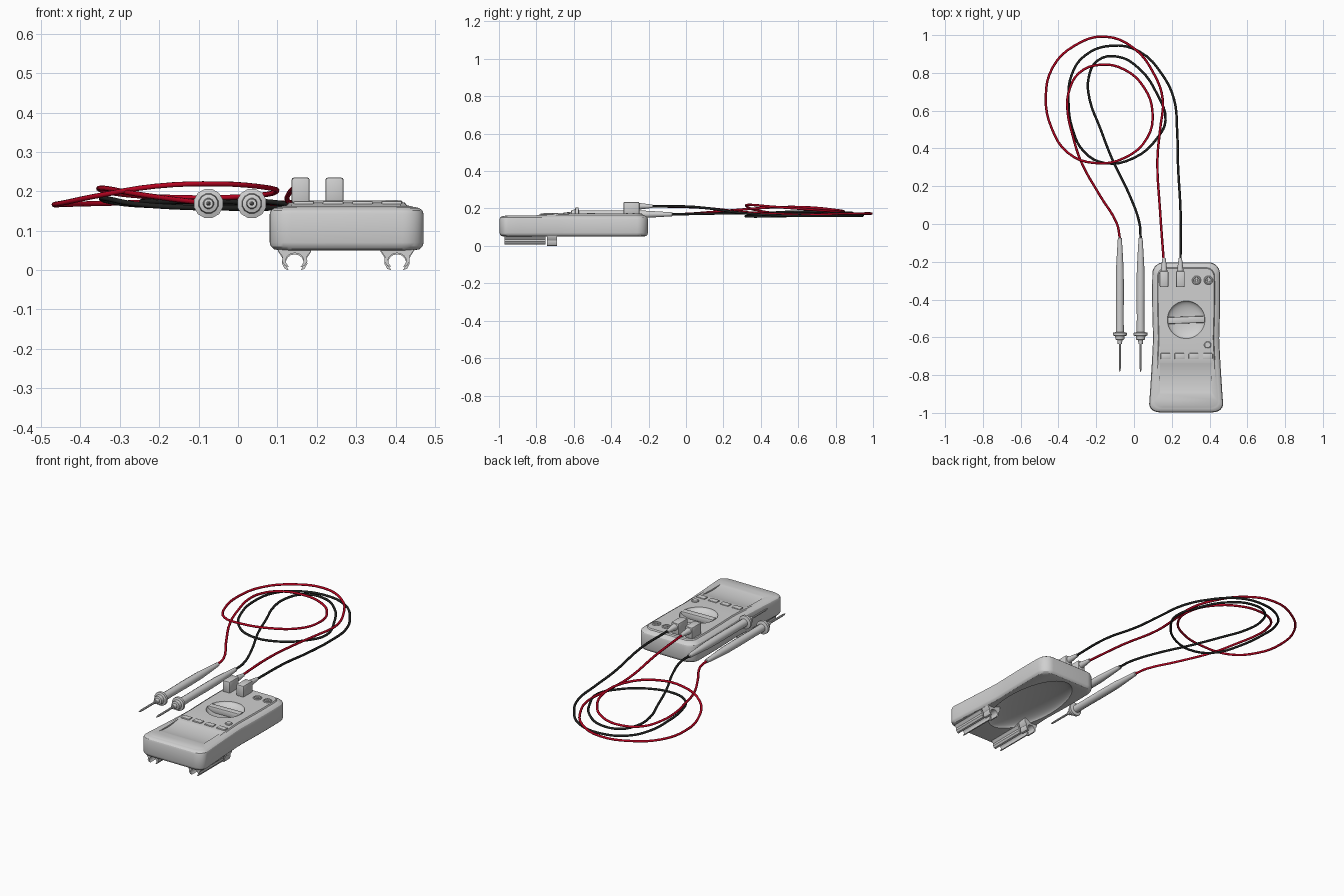
import bpy, bmesh, math
from mathutils import Vector, Matrix

if "Cube" in bpy.data.objects:
    bpy.data.objects.remove(bpy.data.objects["Cube"])


def mat(name, c):
    m = bpy.data.materials.new(name)
    m.diffuse_color = (*c, 1)
    m.use_nodes = True
    m.node_tree.nodes["Principled BSDF"].inputs["Base Color"].default_value = m.diffuse_color
    return m


GREY = mat("light_grey", (0.63, 0.63, 0.63))
RED = mat("red", (0.47, 0.001, 0.015))
BLACK = mat("black", (0.014, 0.015, 0.014))
CX = 0.276


def finish(o, m=GREY, angle=35):
    o.data.materials.clear()
    o.data.materials.append(m)
    bpy.ops.object.select_all(action='DESELECT')
    o.select_set(True)
    bpy.context.view_layer.objects.active = o
    bpy.ops.object.shade_smooth_by_angle(angle=math.radians(angle))
    return o


def obj(name, bm):
    bmesh.ops.recalc_face_normals(bm, faces=bm.faces)
    me = bpy.data.meshes.new(name)
    bm.to_mesh(me)
    bm.free()
    o = bpy.data.objects.new(name, me)
    bpy.context.collection.objects.link(o)
    return o


def loft(name, rings, strip_cap=False):
    bm = bmesh.new()
    vs = [[bm.verts.new(p) for p in r] for r in rings]
    n = len(vs[0])
    for a, b in zip(vs, vs[1:]):
        for i in range(n):
            bm.faces.new((a[i], a[(i + 1) % n], b[(i + 1) % n], b[i]))
    bm.faces.new(vs[0][::-1])
    t = vs[-1]
    if strip_cap:
        for i in range(n // 2 - 1):
            bm.faces.new((t[i], t[i + 1], t[n - 2 - i], t[n - 1 - i]))
    else:
        bm.faces.new(t)
    return obj(name, bm)


def lathe(name, prof, loc, along_y=False, n=16):
    """Revolve (radius, height) pairs about z, or about y."""
    rings = []
    for r, h in prof:
        ring = []
        for i in range(n):
            a = 2 * math.pi * (i + 0.5) / n
            c, s = max(r, 0.0003) * math.cos(a), max(r, 0.0003) * math.sin(a)
            ring.append(Vector(loc) + Vector((c, h, s) if along_y else (c, s, h)))
        rings.append(ring)
    return finish(loft(name, rings))


def box(name, loc, size, bevel, rot=0, seg=2):
    bm = bmesh.new()
    bmesh.ops.create_cube(bm, size=1)
    bmesh.ops.scale(bm, vec=size, verts=bm.verts)
    bmesh.ops.bevel(bm, geom=bm.edges[:], offset=bevel, segments=seg, affect='EDGES', profile=0.5)
    bmesh.ops.transform(bm, matrix=Matrix.Translation(loc) @ Matrix.Rotation(rot, 4, 'Z'), verts=bm.verts)
    return finish(obj(name, bm))


# meter body: waisted rounded outline lofted through inset layers
def outline(inset, z, rise=0):
    top, bot = -0.203 - inset, -0.997 + inset

    def half(y):
        t = (y + 0.6) / 0.4
        w = 0.175 + (0.024 * (-t) ** 1.2 if t < 0 else 0.005 * math.sin(math.pi * min(t, 1) * 0.85))
        return w - inset
    r = max(0.058 - inset * 0.5, 0.02)
    side = []
    for i in range(9):
        a = math.pi / 2 * i / 8
        y = bot + r * (1 - math.cos(a)) * 0.8
        side.append((half(y) - r * (1 - math.sin(a)), y))
    y0, y1 = bot + r * 0.8, top - r
    for i in range(1, 12):
        y = y0 + (y1 - y0) * i / 12
        side.append((half(y), y))
    for i in range(9):
        a = math.pi / 2 * i / 8
        y = top - r * (1 - math.sin(a))
        side.append((half(y) - r * (1 - math.cos(a)), y))

    def zz(y):  # the panel rises from the screen towards the dial
        return z + rise * min(max((y + 0.80) / 0.15, 0), 1)
    return [(CX + x, y, zz(y)) for x, y in side] + [(CX - x, y, zz(y)) for x, y in side[::-1]]


body = loft("meter_body", [outline(*a) for a in (
    (0.024, 0.05), (0.010, 0.053), (0.003, 0.06), (0, 0.07), (0, 0.142), (0.003, 0.151),
    (0.010, 0.157), (0.020, 0.160, 0.003), (0.028, 0.161, 0.004), (0.032, 0.163, 0.009))], True)


def cut(target, cutter):
    md = target.modifiers.new("cut", 'BOOLEAN')
    md.operation, md.solver, md.object = 'DIFFERENCE', 'EXACT', cutter
    dg = bpy.context.evaluated_depsgraph_get()
    me = bpy.data.meshes.new_from_object(target.evaluated_get(dg))
    target.modifiers.clear()
    target.data = me
    bpy.data.objects.remove(cutter)


def ellipsoid(loc, radii):
    bm = bmesh.new()
    bmesh.ops.create_uvsphere(bm, u_segments=48, v_segments=32, radius=1)
    bmesh.ops.transform(bm, matrix=Matrix.Translation(loc) @ Matrix.Diagonal((*radii, 1)), verts=bm.verts)
    return obj("cutter", bm)


# dial dish, hollow underside, shallow screen trough
cut(body, ellipsoid((CX, -0.507, 0.175), (0.1, 0.1, 0.035)))
cut(body, ellipsoid((CX, -0.54, 0.045), (0.145, 0.31, 0.04)))
R = 0.355
trough = [[(x, -0.825 + R * math.cos(a * math.pi / 64), 0.155 + R + R * math.sin(a * math.pi / 64))
           for a in range(128)] for x in (0.137, 0.411)]
cut(body, loft("cutter", trough))
finish(body, angle=30)

# dial bar
box("dial_bar", (CX + 0.001, -0.508, 0.16), (0.196, 0.036, 0.034), 0.005, math.radians(2))
# buttons
for i in range(4):
    box("button", (0.167 + 0.0745 * i, -0.70, 0.168), (0.053, 0.032, 0.014), 0.004)
lathe("round_button", [(0.019, 0.165), (0.019, 0.175), (0.015, 0.178), (0, 0.178)], (0.39, -0.64, 0))
# open sockets
for x in (0.331, 0.394):
    lathe("socket", [(0.024, 0.168), (0.024, 0.174), (0.021, 0.177), (0.016, 0.177), (0.014, 0.173),
                     (0.007, 0.173), (0.006, 0.176), (0, 0.176)], (x, -0.298, 0))
# plugs with strain reliefs
for x in (0.159, 0.245):
    box("plug", (x, -0.292, 0.202), (0.046, 0.085, 0.066), 0.006)
    lathe("plug_strain_relief", [(0.0, -0.26), (0.019, -0.256), (0.016, -0.235), (0.009, -0.18), (0, -0.178)],
          (x, 0, 0.212), True)

# probes
for x in (-0.075, 0.035):
    lathe("probe_handle", [(0, -0.635), (0.012, -0.635), (0.014, -0.615), (0.024, -0.612), (0.026, -0.594),
                           (0.038, -0.590), (0.038, -0.576), (0.022, -0.572), (0.021, -0.50),
                           (0.022, -0.35), (0.021, -0.24), (0.017, -0.17), (0.011, -0.075), (0, -0.068)],
          (x, 0, 0.169), True, 12)
    lathe("probe_tip", [(0, -0.785), (0.004, -0.775), (0.006, -0.76), (0.006, -0.63)], (x, 0, 0.169), True, 8)

# probe clips under the body: C profile open downward
outer = [(-0.015, 0.0), (-0.025, 0.003), (-0.032, 0.016), (-0.031, 0.03), (-0.042, 0.047), (-0.042, 0.068)]
inner = [(0.023 * math.sin(a), 0.018 + 0.022 * math.cos(a))
         for a in (math.radians(130 - 26 * i) for i in range(11))]
prof = outer + [(-x, z) for x, z in outer[::-1]] + inner
for cx in (0.144, 0.404):
    for y0, y1, lift in ((-0.97, -0.752, 0.008), (-0.742, -0.69, 0.0)):
        finish(loft("probe_clip", [[(cx + x, y, z + lift * (1 - z / 0.068)) for x, z in prof]
                                   for y in (y0, y1)]))


# cables
def cable(name, pts, m):
    cu = bpy.data.curves.new(name, 'CURVE')
    cu.dimensions = '3D'
    cu.bevel_depth, cu.bevel_resolution, cu.resolution_u = 0.0065, 2, 4
    cu.use_fill_caps = True
    sp = cu.splines.new('BEZIER')
    sp.bezier_points.add(len(pts) - 1)
    for b, p in zip(sp.bezier_points, pts):
        b.co = p
        b.handle_left_type = b.handle_right_type = 'AUTO'
    tmp = bpy.data.objects.new(name, cu)
    bpy.context.collection.objects.link(tmp)
    dg = bpy.context.evaluated_depsgraph_get()
    me = bpy.data.meshes.new_from_object(tmp.evaluated_get(dg))
    bpy.data.objects.remove(tmp)
    o = bpy.data.objects.new(name, me)
    bpy.context.collection.objects.link(o)
    finish(o, m, 50)


cable("red_cable", [
    (0.157, -0.19, .212), (0.138, 0.07, .205), (0.124, 0.34, .178), (0.138, 0.5, .17), (0.152, 0.66, .167),
    (0.108, 0.79, .17), (0, 0.93, .173), (-0.156, 0.992, .173), (-0.315, 0.944, .17), (-0.43, 0.83, .167),
    (-0.467, 0.67, .166), (-0.437, 0.51, .172), (-0.35, 0.377, .19), (-0.21, 0.323, .213), (-0.05, 0.35, .219),
    (0.07, 0.456, .21), (0.098, 0.59, .2), (0.055, 0.72, .19), (-0.05, 0.817, .184), (-0.18, 0.843, .185),
    (-0.29, 0.80, .192), (-0.345, 0.70, .203), (-0.352, 0.6, .208), (-0.325, 0.47, .206), (-0.28, 0.33, .197),
    (-0.18, 0.15, .182), (-0.09, 0.0, .171), (-0.075, -0.075, .169)], RED)
cable("black_cable", [
    (0.246, -0.19, .212), (0.247, 0.05, .208), (0.233, 0.31, .175), (0.228, 0.5, .163), (0.212, 0.66, .16),
    (0.15, 0.79, .16), (0.03, 0.912, .161), (-0.12, 0.944, .162), (-0.262, 0.89, .166), (-0.33, 0.79, .175),
    (-0.347, 0.66, .182), (-0.325, 0.5, .18), (-0.262, 0.38, .168), (-0.156, 0.323, .16), (0, 0.35, .157),
    (0.124, 0.456, .158), (0.167, 0.55, .16), (0.124, 0.684, .168), (0.03, 0.82, .176), (-0.087, 0.886, .177),
    (-0.193, 0.865, .176), (-0.24, 0.775, .175), (-0.235, 0.66, .174), (-0.18, 0.51, .173),
    (-0.114, 0.34, .175), (-0.024, 0.154, .173), (0.03, 0.0, .17), (0.035, -0.075, .169)], BLACK)
